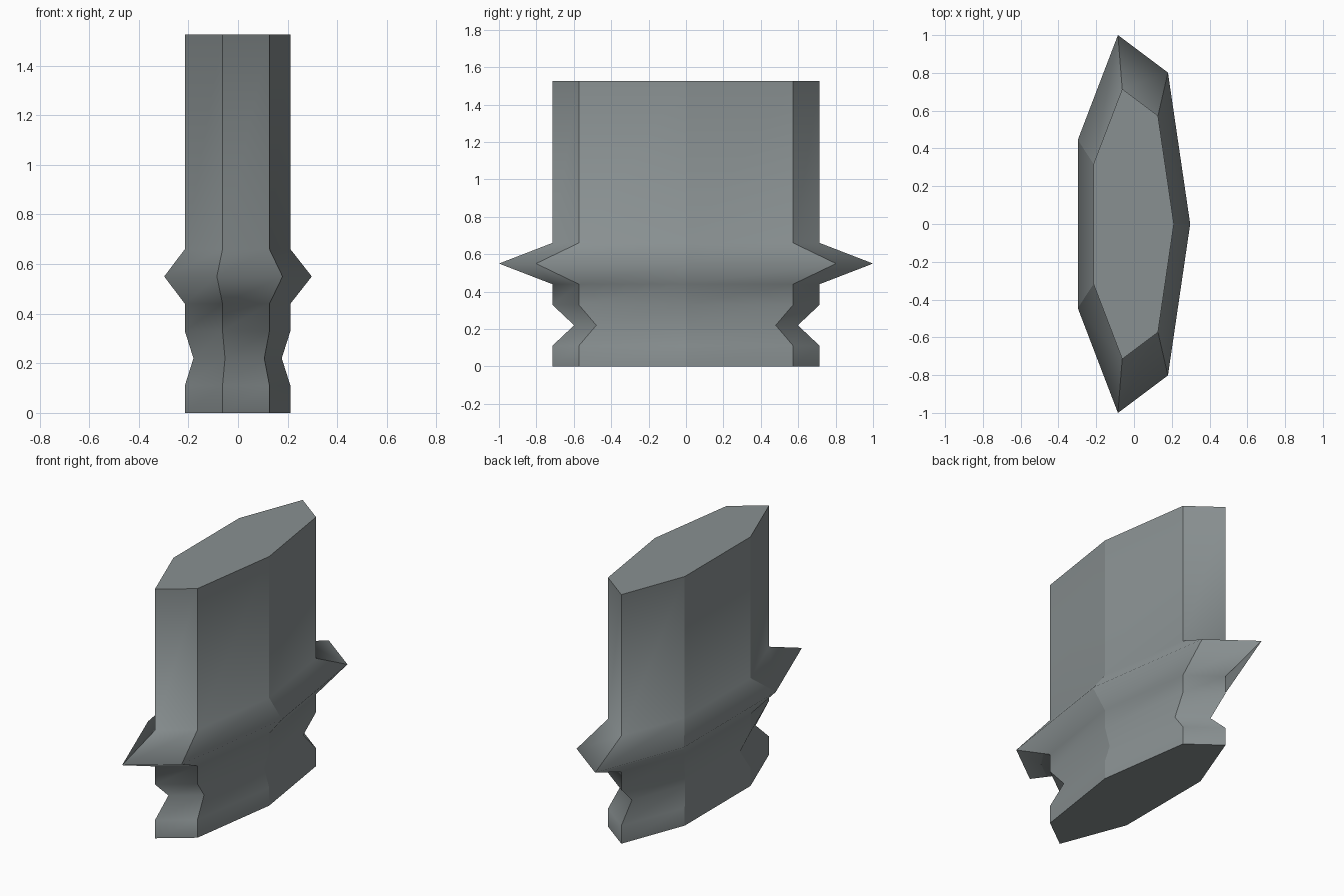
import bpy, bmesh, math

if "Cube" in bpy.data.objects:
    bpy.data.objects.remove(bpy.data.objects["Cube"])

SIDES = 7
# profile: (height, scale of the heptagon section)
PROFILE = [(0, .715), (.11, .715), (.22, .598), (.33, .715),
           (.44, .715), (.55, 1), (.66, .715), (1.525, .715)]

mat = bpy.data.materials.new("slate grey")
mat.diffuse_color = (.25, .28, .285, 1)
mat.use_nodes = True
mat.node_tree.nodes["Principled BSDF"].inputs["Base Color"].default_value = mat.diffuse_color

# flattened heptagonal column with a waist groove and a sharp collar
bm = bmesh.new()
rings = []
for z, s in PROFILE:
    ring = []
    for k in range(SIDES):
        a = 2 * math.pi * k / SIDES
        ring.append(bm.verts.new((.313 * s * math.cos(a) - .0155 * min(1, s + .1),
                                  1.0257 * s * math.sin(a), z)))
    rings.append(ring)
for lo, hi in zip(rings, rings[1:]):
    for k in range(SIDES):
        j = (k + 1) % SIDES
        bm.faces.new((lo[k], lo[j], hi[j], hi[k])).smooth = True
bm.faces.new(rings[0][::-1])
bm.faces.new(rings[-1])

# crisp corners up the column and around the caps, soft bends across it
for e in bm.edges:
    level = abs(e.verts[0].co.z - e.verts[1].co.z) < 1e-4
    cap = e.verts[0].co.z < .01 or e.verts[0].co.z > 1.5
    e.smooth = level and not cap

mesh = bpy.data.meshes.new("collared_column")
bm.to_mesh(mesh)
bm.free()
mesh.materials.append(mat)
bpy.context.collection.objects.link(bpy.data.objects.new("collared_column", mesh))
